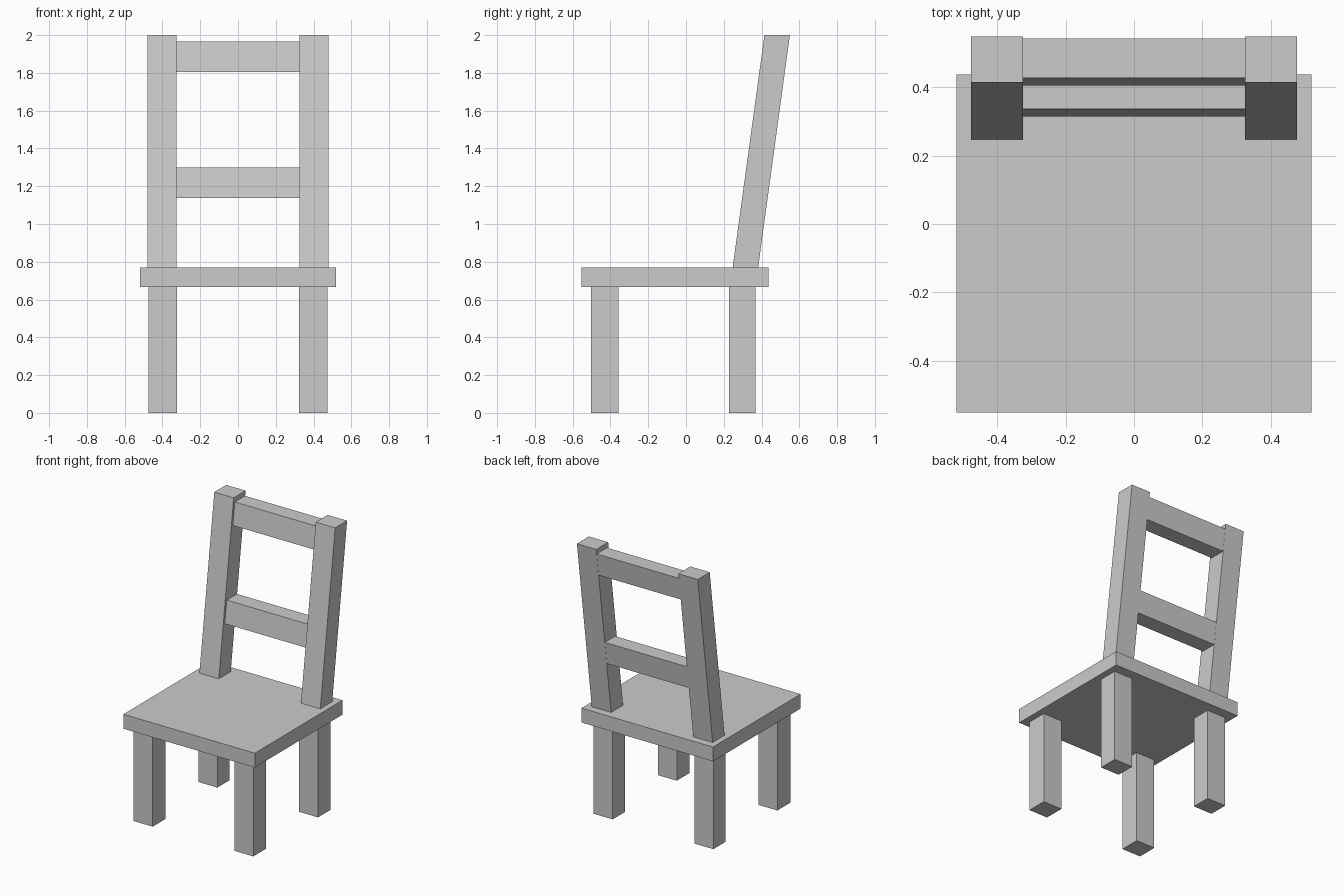
import bpy
import bmesh

if "Cube" in bpy.data.objects:
    bpy.data.objects.remove(bpy.data.objects["Cube"])

SEAT_TOP, TOP = 0.77, 2.0
LEAN = (0.415 - 0.247) / (TOP - SEAT_TOP)   # backward lean per unit height


def block(name, x, y, z, lean=0.0, mirror=False):
    """Box from (min, max) ranges; y is given at the bottom and leans back with height."""
    bm = bmesh.new()
    bmesh.ops.create_cube(bm, size=1)
    for v in bm.verts:
        ix, iy, iz = (int(c > 0) for c in v.co)
        v.co = (x[ix], y[iy] + lean * (z[iz] - z[0]), z[iz])
    mesh = bpy.data.meshes.new(name)
    bm.to_mesh(mesh)
    bm.free()
    obj = bpy.data.objects.new(name, mesh)
    bpy.context.collection.objects.link(obj)
    if mirror:
        obj.modifiers.new("mirror", 'MIRROR')
    return obj


def rail(name, z0, z1):
    """Slat between the posts: set in at the front, flush at the back."""
    shift = LEAN * (z0 - SEAT_TOP)
    block(name, (-0.325, 0.325), (0.265 + shift, 0.381 + shift), (z0, z1), LEAN)


# Seat
block("seat", (-0.52, 0.52), (-0.553, 0.438), (0.667, SEAT_TOP))

# Legs, mirrored left and right
block("front_legs", (0.323, 0.473), (-0.503, -0.357), (0, 0.667), mirror=True)
block("back_legs", (0.323, 0.473), (0.228, 0.367), (0, 0.667), mirror=True)

# Leaning back posts and the two rails between them
block("back_posts", (0.325, 0.478), (0.247, 0.382), (SEAT_TOP, TOP), LEAN, mirror=True)
rail("middle_rail", 1.138, 1.298)
rail("top_rail", 1.805, 1.965)
